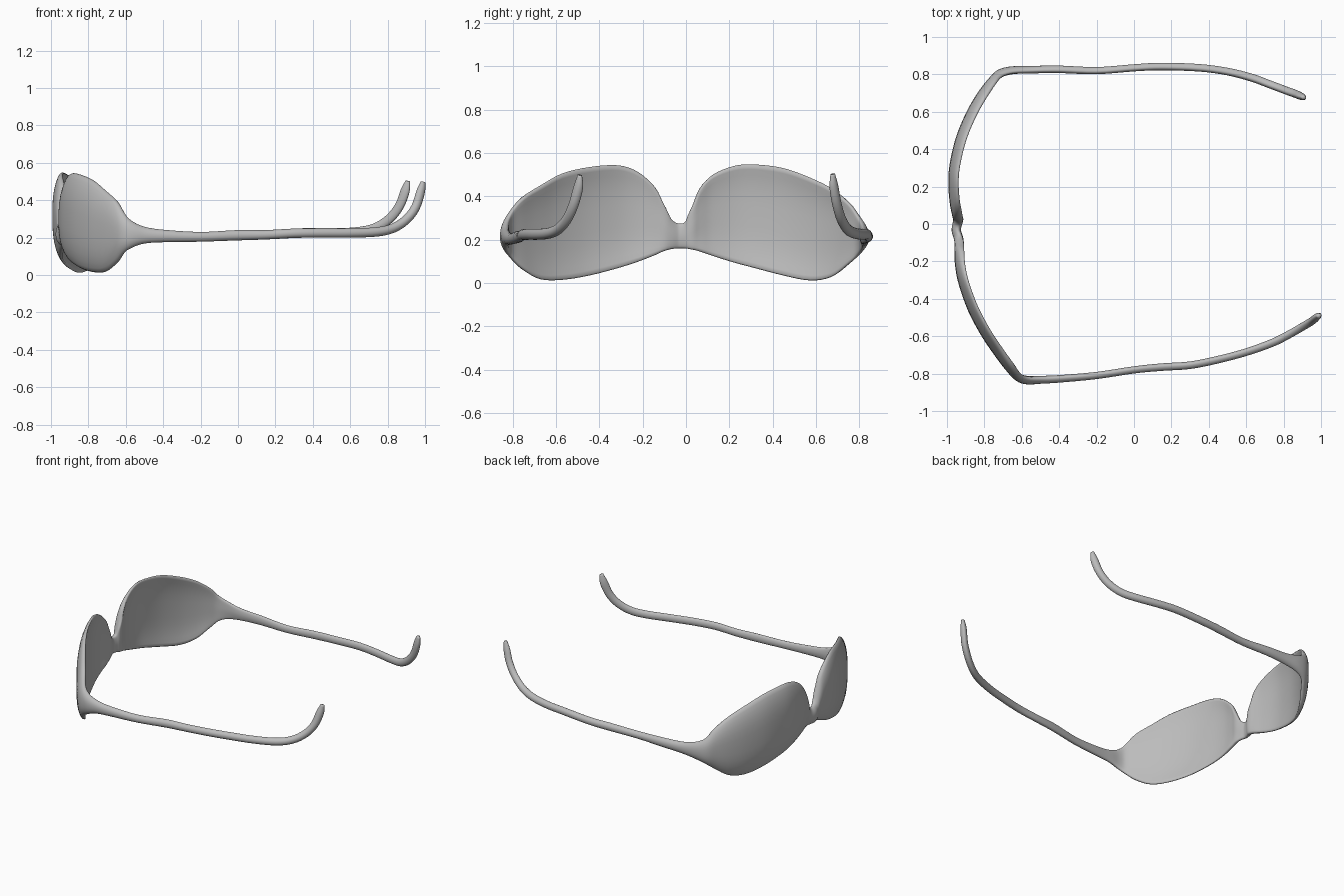
import bpy, bmesh, math
from mathutils import Vector

# Stations along the frame: x, y, bottom z, top z, thickness
near_temple = [
    (.99, -.49, .485, .51, .02), (.978, -.497, .42, .47, .038), (.95, -.52, .335, .385, .042),
    (.90, -.55, .27, .32, .042), (.83, -.59, .225, .275, .042), (.74, -.635, .205, .255, .042),
    (.60, -.685, .20, .25, .04), (.45, -.725, .20, .25, .04), (.30, -.755, .198, .248, .04),
    (.15, -.765, .19, .24, .04), (0, -.78, .185, .24, .038), (-.2, -.81, .178, .23, .038),
    (-.4, -.828, .175, .242, .04)]
near_lens = [
    (-.50, -.833, .168, .258, .042), (-.57, -.835, .145, .29, .045), (-.62, -.818, .115, .335, .045),
    (-.67, -.765, .06, .40, .045), (-.73, -.69, .018, .45, .04), (-.80, -.59, .015, .505, .036),
    (-.87, -.46, .035, .535, .035), (-.92, -.32, .07, .543, .035), (-.938, -.22, .10, .51, .038),
    (-.938, -.14, .13, .44, .045), (-.935, -.10, .148, .36, .05)]
bridge = [(-.94, -.07, .157, .295, .05), (-.95, -.035, .16, .275, .05), (-.945, 0, .16, .285, .05)]
far_lens = [
    (-.94, .025, .155, .35, .055), (-.95, .06, .145, .44, .05), (-.965, .12, .125, .50, .042),
    (-.975, .22, .095, .54, .036), (-.968, .32, .07, .547, .035), (-.935, .46, .035, .53, .035),
    (-.88, .59, .012, .485, .036), (-.82, .69, .03, .435, .04), (-.76, .765, .09, .37, .043),
    (-.715, .805, .13, .31, .045), (-.65, .822, .155, .275, .042), (-.55, .825, .17, .25, .04)]
far_temple = [
    (-.4, .827, .177, .24, .04), (-.2, .82, .18, .23, .038), (0, .835, .185, .238, .038),
    (.15, .842, .19, .24, .04), (.35, .835, .20, .25, .04), (.5, .815, .20, .25, .04),
    (.63, .782, .205, .255, .042), (.73, .745, .225, .275, .042), (.81, .715, .275, .325, .042),
    (.865, .695, .345, .395, .042), (.895, .682, .425, .475, .038), (.908, .677, .49, .515, .02)]

SUB, RING = 4, 28


def smooth_path(rows):
    """Catmull-Rom interpolation of all station values."""
    out = []
    for i in range(len(rows) - 1):
        p = [rows[min(max(i + k, 0), len(rows) - 1)] for k in (-1, 0, 1, 2)]
        for s in range(SUB):
            t = s / SUB
            out.append([.5 * (2 * b + (c - a) * t + (2 * a - 5 * b + 4 * c - d) * t * t
                              + (3 * b - a - 3 * c + d) * t ** 3) for a, b, c, d in zip(*p)])
    return out + [list(rows[-1])]


def loft(name, rows, mat):
    st = smooth_path(rows)
    mid = [Vector((x, y, (lo + hi) / 2)) for x, y, lo, hi, t in st]
    bm = bmesh.new()
    rings = []
    for i, (x, y, lo, hi, t) in enumerate(st):
        tan = (mid[min(i + 1, len(st) - 1)] - mid[max(i - 1, 0)]).normalized()
        inward = Vector((tan.y, -tan.x, 0)).normalized()
        # Temples follow their own slope, lens sections stay upright
        up = inward.cross(tan) if x > -.4 else Vector((0, 0, 1))
        h = hi - lo
        square = 1 - .5 * min(1, max(0, (h - .08) / .25))
        ring = []
        for k in range(RING):
            a = 2 * math.pi * k / RING
            u, n = math.cos(a), math.sin(a)
            n = math.copysign(abs(n) ** square, n) if abs(n) > 1e-6 else 0
            bow = .07 * h * abs(u) ** 3
            ring.append(bm.verts.new(mid[i] + up * (u * h / 2) + inward * (n * t / 2 + bow)))
        rings.append(ring)
    for r, q in zip(rings, rings[1:]):
        for k in range(RING):
            j = (k + 1) % RING
            bm.faces.new((r[k], r[j], q[j], q[k]))
    # Rounded-off temple tips
    bm.faces.new(rings[0])
    bm.faces.new(rings[-1])
    bmesh.ops.recalc_face_normals(bm, faces=bm.faces)
    me = bpy.data.meshes.new(name)
    bm.to_mesh(me)
    bm.free()
    me.materials.append(mat)
    for f in me.polygons:
        f.use_smooth = True
    ob = bpy.data.objects.new(name, me)
    bpy.context.collection.objects.link(ob)
    return ob


grey = bpy.data.materials.new("plain_grey")
grey.diffuse_color = (.5, .5, .5, 1)
loft("glasses_frame", near_temple + near_lens + bridge + far_lens + far_temple, grey)
